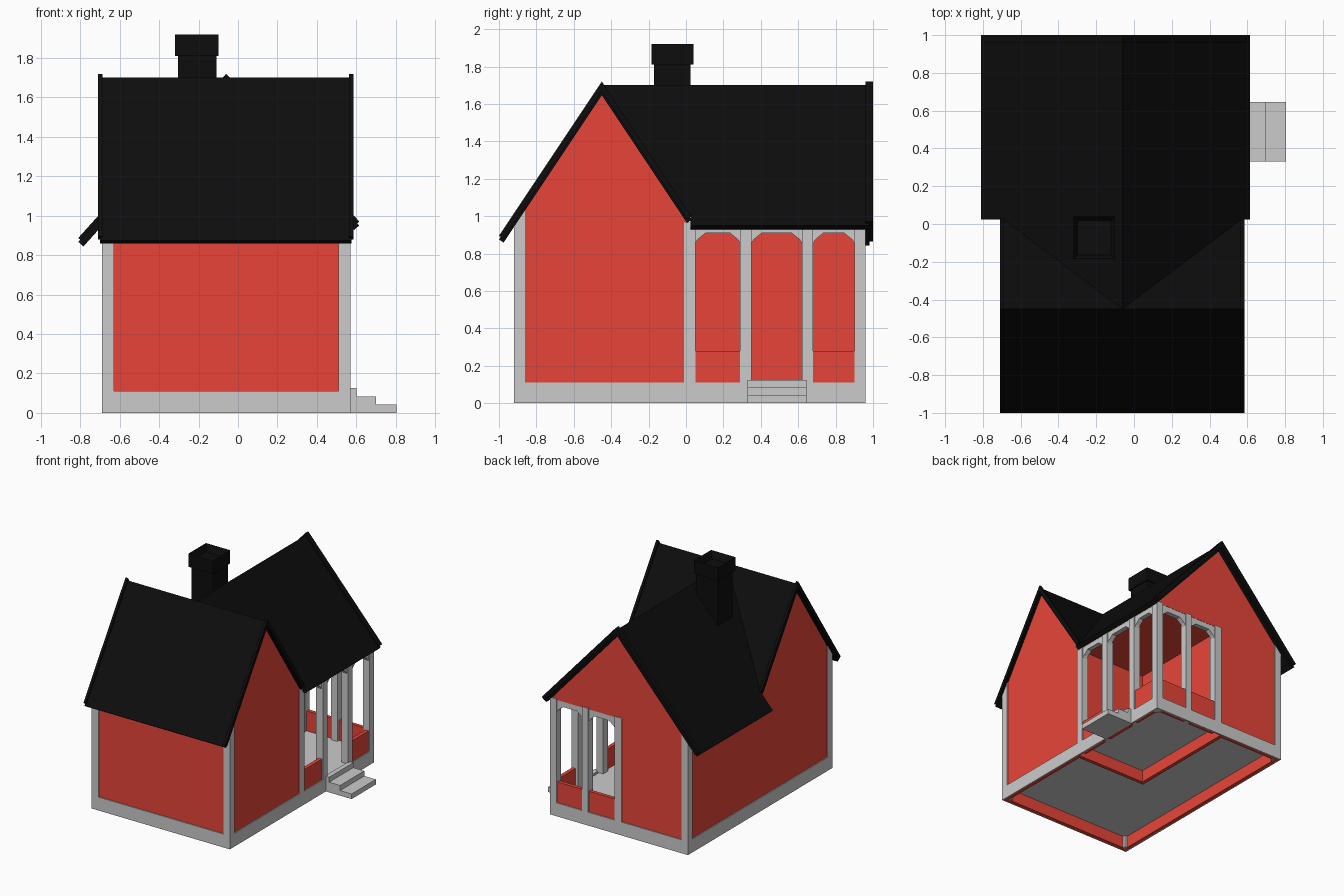
import bpy, bmesh, math

if "Cube" in bpy.data.objects:
    bpy.data.objects.remove(bpy.data.objects["Cube"])

def material(name, rgb):
    m = bpy.data.materials.new(name)
    m.diffuse_color = (*rgb, 1)
    m.use_nodes = True
    m.node_tree.nodes["Principled BSDF"].inputs["Base Color"].default_value = m.diffuse_color
    return m

RED = material("red_paint", (0.8, 0.06, 0.04))
BLACK = material("black_roofing", (0.004, 0.004, 0.004))

def finish(name, bm, mat):
    bmesh.ops.recalc_face_normals(bm, faces=bm.faces)
    me = bpy.data.meshes.new(name)
    bm.to_mesh(me)
    bm.free()
    ob = bpy.data.objects.new(name, me)
    if mat:
        me.materials.append(mat)
    bpy.context.collection.objects.link(ob)
    return ob

def prism(name, axis, pts, lo, hi, mat=None):
    """Extrude a 2D profile along an axis; profile is (y,z), (x,z) or (x,y)."""
    place = {'x': lambda a, b, c: (c, a, b),
             'y': lambda a, b, c: (a, c, b),
             'z': lambda a, b, c: (a, b, c)}[axis]
    bm = bmesh.new()
    rings = [[bm.verts.new(place(a, b, c)) for a, b in pts] for c in (lo, hi)]
    for r in rings:
        bm.faces.new(r)
    n = len(pts)
    for i in range(n):
        j = (i + 1) % n
        bm.faces.new((rings[0][i], rings[0][j], rings[1][j], rings[1][i]))
    return finish(name, bm, mat)

def box(name, x0, x1, y0, y1, z0, z1, mat=None):
    return prism(name, 'z', [(x0, y0), (x1, y0), (x1, y1), (x0, y1)], z0, z1, mat)

def chevron(left, ridge, right, top, slope, t):
    """Gable roof cross-section with square-cut eaves."""
    a = math.atan(slope)
    dx, dz = t * math.sin(a), t * math.cos(a)
    zl, zr = top - (ridge - left) * slope, top - (right - ridge) * slope
    return [(left, zl), (ridge, top), (right, zr), (right - dx, zr - dz),
            (ridge, top - t / math.cos(a)), (left + dx, zl - dz)]

# House footprint, porch corner and roof lines
X0, X1, Y0, Y1 = -0.69, 0.57, -0.92, 0.96
PX, RX, RY, TOP = -0.085, -0.06, -0.45, 1.70
SM, SW = 1.50, 1.11
G, T, EAVE, BASE, P = 0.008, 0.03, 0.955, 0.11, 0.06

# Red walls
box("front_wall", X0 + G, X1 - G, Y0 + G, Y0 + G + T, 0, EAVE, RED)
prism("left_wall", 'x', [(Y0 + G, 0), (Y1 - G, 0), (Y1 - G, EAVE), (0.02, EAVE),
      (RY, 1.67), (Y0 + G, EAVE)], X0 + G, X0 + G + T, RED)
prism("right_wall", 'x', [(Y0 + G, 0), (0, 0), (0, 0.975), (RY, 1.67),
      (Y0 + G, EAVE)], X1 - G - T, X1 - G, RED)
prism("back_wall", 'y', [(X0 + G, 0), (PX, 0), (PX, EAVE), (X1 - G, EAVE),
      (RX, 1.67), (X0 + G, EAVE)], Y1 - G - T, Y1 - G, RED)
box("porch_side_wall", PX - T, PX, -T, Y1 - G - T, 0, EAVE, RED)
box("porch_end_wall", PX, X1 - G - T, -T, 0, 0, EAVE, RED)
box("porch_ceiling", PX, X1 - G, 0, Y1 - G - T, EAVE - 0.005, EAVE + 0.005, RED)

# Floor and grey plinth boards
box("floor", X0 + 0.02, X1 - 0.02, Y0 + 0.02, Y1 - 0.02, 0.10, 0.115)
B = 0.012
box("front_plinth", X0, X1, Y0, Y0 + B, 0, BASE)
box("back_plinth", X0, X1, Y1 - B, Y1, 0, BASE)
box("left_plinth", X0, X0 + B, Y0, Y1, 0, BASE)
box("right_plinth", X1 - B, X1, Y0, Y1, 0, BASE)

# Corner posts, tops cut to the roof pitch
for side, x in (("left", X0), ("right", X1 - P)):
    prism("front_post_" + side, 'x', [(Y0, 0), (Y0 + P, 0), (Y0 + P, 1.04), (Y0, EAVE)], x, x + P)
prism("back_post_left", 'y', [(X0, 0), (X0 + P, 0), (X0 + P, 1.01), (X0, EAVE)], Y1 - P, Y1)
box("porch_corner_post", X1 - P, X1, Y1 - P, Y1, 0, 0.965)

# Porch posts
for i, y in enumerate((-0.01, 0.29, 0.62)):
    box(f"porch_side_post_{i}", X1 - P, X1, y, y + P, BASE, 0.965)
for i, (x0, x1) in enumerate(((PX, -0.02), (0.22, 0.275))):
    box(f"porch_back_post_{i}", x0, x1, Y1 - P, Y1, BASE, 0.965)

# Arched heads and low red walls between the posts
def bay(name, axis, a, b, outer, parapet):
    arch = [(a, 0.965), (b, 0.965), (b, 0.855), (b - 0.012, 0.875), (b - 0.055, 0.91),
            (a + 0.055, 0.91), (a + 0.012, 0.875), (a, 0.855)]
    prism(name + "_arch", axis, arch, outer - 0.05, outer - 0.01)
    h = 0.28 if parapet else BASE
    prism(name + "_low_wall", axis, [(a, 0), (b, 0), (b, h), (a, h)],
          outer - G - T, outer - G, RED)

bay("side_bay_0", 'x', 0.05, 0.29, X1, True)
bay("side_bay_1", 'x', 0.35, 0.62, X1, False)
bay("side_bay_2", 'x', 0.68, 0.90, X1, True)
bay("back_bay_0", 'y', -0.02, 0.22, Y1, True)
bay("back_bay_1", 'y', 0.275, 0.51, Y1, True)

# Porch steps
prism("steps", 'y', [(0.56, 0), (0.805, 0), (0.805, 0.042), (0.70, 0.042), (0.70, 0.084),
      (0.60, 0.084), (0.60, 0.125), (0.56, 0.125)], 0.33, 0.645)

# Main roof with raised gable edges
main = (-1.0, RY, 0.03)
prism("main_roof", 'x', chevron(*main, TOP, SM, 0.03), -0.70, 0.575, BLACK)
for side, x in (("left", -0.71), ("right", 0.563)):
    prism("main_gable_edge_" + side, 'x', chevron(*main, TOP + 0.02, SM, 0.03), x, x + 0.022, BLACK)

# Rear wing roof, its gable edge, and the wedge running into the main roof
wing = (-0.81, RX, 0.615)
prism("wing_roof", 'y', chevron(*wing, TOP, SW, 0.035), 0.025, 0.98, BLACK)
prism("wing_gable_edge", 'y', chevron(*wing, TOP + 0.02, SW, 0.035), 0.96, 1.0, BLACK)
bm = bmesh.new()
a, l, r, t = [bm.verts.new(c) for c in (
    (RX, RY, TOP), (-0.70, 0.03, TOP - 0.64 * SW), (0.575, 0.03, TOP - 0.635 * SW), (RX, 0.03, TOP))]
for f in ((a, l, t), (a, t, r), (a, r, l), (l, r, t)):
    bm.faces.new(f)
finish("wing_roof_valley", bm, BLACK)

# Chimney with recessed cap
box("chimney_stack", -0.305, -0.11, -0.17, 0.025, 1.15, 1.83, BLACK)
cap = box("chimney_cap", -0.32, -0.10, -0.185, 0.04, 1.81, 1.92, BLACK)
bm = bmesh.new()
bm.from_mesh(cap.data)
top = max(bm.faces, key=lambda f: f.calc_center_median().z)
bmesh.ops.inset_region(bm, faces=[top], thickness=0.03)
bmesh.ops.translate(bm, verts=top.verts, vec=(0, 0, -0.06))
bm.to_mesh(cap.data)
bm.free()
